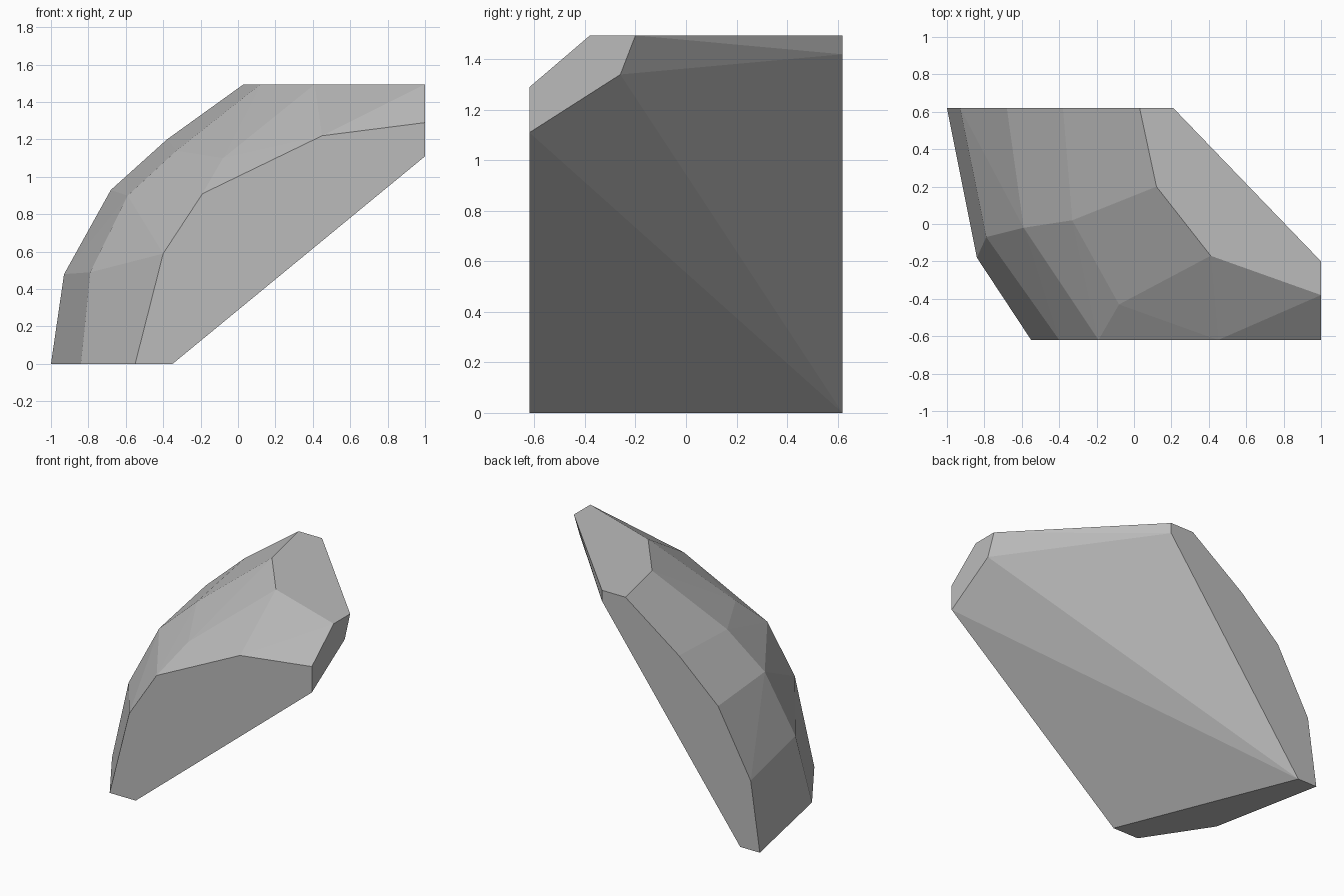
import bpy
import bmesh

cube = bpy.data.objects.get("Cube")
if cube:
    bpy.data.objects.remove(cube, do_unlink=True)

HALF_DEPTH = 0.62
TOP = 1.495

# Flat cut outlines at the front and back, as (x, z)
front_cut = [(-0.55, 0), (-0.4, 0.59), (-0.19, 0.91), (0.45, 1.22),
             (1, 1.29), (1, 1.11), (-0.35, 0)]
back_cut = [(-1, 0), (-0.93, 0.48), (-0.68, 0.93), (-0.38, 1.2),
            (0.03, TOP), (0.21, TOP), (0.21, 1.42), (-0.85, 0)]
# Flat crown, as (x, y)
crown = [(0.12, 0.2), (0.41, -0.17), (1, -0.38), (1, -0.2)]
# Facet corners between the two cuts
ridge = [(-0.84, -0.18, 0), (-0.79, -0.07, 0.49), (-0.59, -0.02, 0.9),
         (-0.33, 0.02, 1.14), (-0.08, -0.43, 1.1), (1, -0.26, 1.34)]

corners = [(x, -HALF_DEPTH, z) for x, z in front_cut]
corners += [(x, HALF_DEPTH, z) for x, z in back_cut]
corners += [(x, y, TOP) for x, y in crown]
corners += ridge

# Wrap the corners into one faceted stone
bm = bmesh.new()
for co in corners:
    bm.verts.new(co)
bmesh.ops.convex_hull(bm, input=bm.verts[:])
loose = [v for v in bm.verts if not v.link_faces]
bmesh.ops.delete(bm, geom=loose, context="VERTS")
bmesh.ops.dissolve_limit(bm, angle_limit=0.01, verts=bm.verts[:], edges=bm.edges[:])
bmesh.ops.recalc_face_normals(bm, faces=bm.faces[:])

mesh = bpy.data.meshes.new("rock")
bm.to_mesh(mesh)
bm.free()
rock = bpy.data.objects.new("rock", mesh)
bpy.context.collection.objects.link(rock)

# Plain stone grey
stone = bpy.data.materials.new("stone_grey")
stone.use_nodes = True
grey = (0.5, 0.5, 0.5, 1)
stone.diffuse_color = grey
stone.node_tree.nodes["Principled BSDF"].inputs["Base Color"].default_value = grey
mesh.materials.append(stone)
